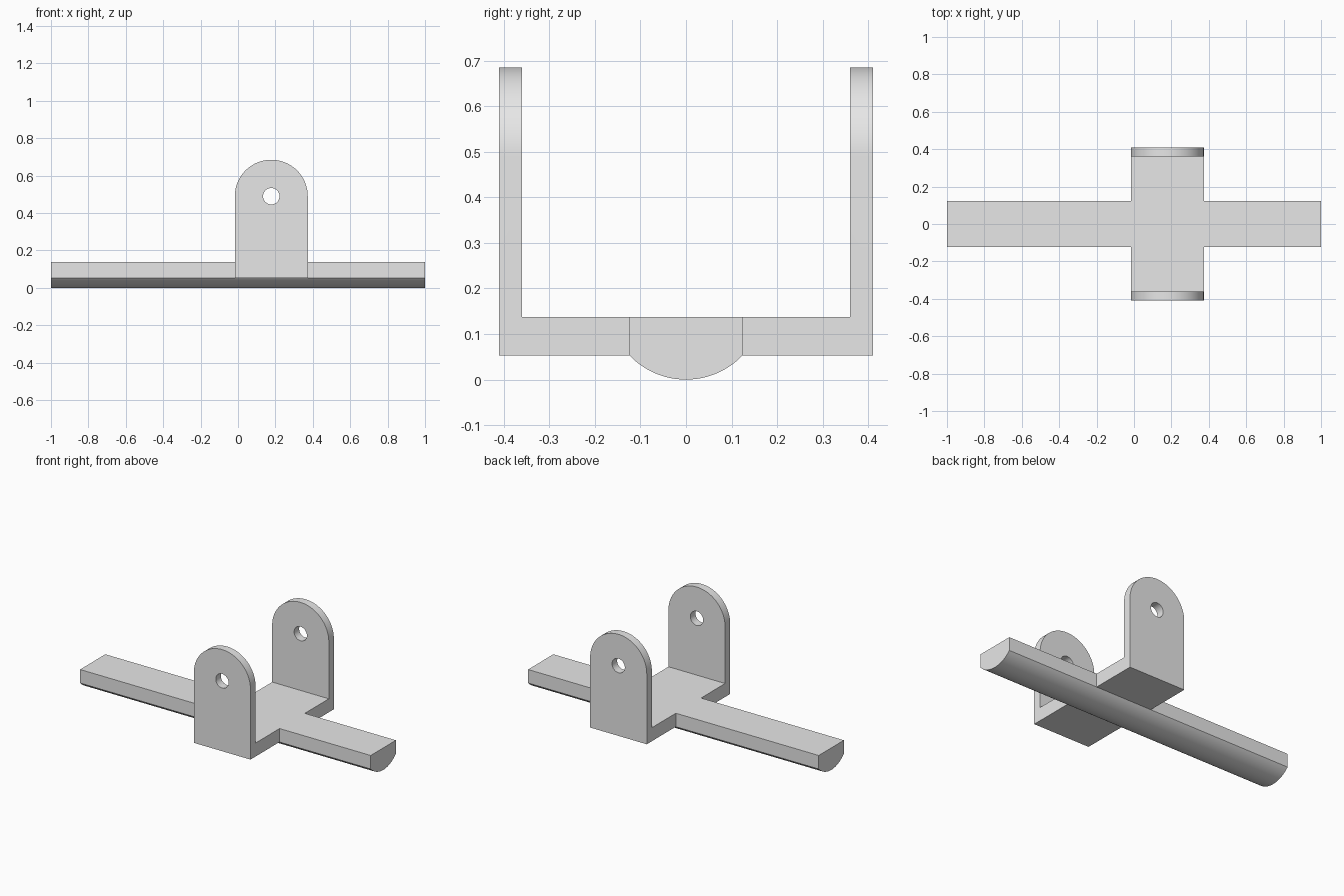
import bpy, bmesh, math

cube = bpy.data.objects.get("Cube")
if cube:
    bpy.data.objects.remove(cube, do_unlink=True)

grey = bpy.data.materials.new("plain grey")
grey.use_nodes = True
COLOUR = (0.8, 0.8, 0.8, 1)
grey.diffuse_color = COLOUR
grey.node_tree.nodes["Principled BSDF"].inputs["Base Color"].default_value = COLOUR


def prism(name, profile, axis, lo, hi):
    """Extrude a closed profile along x (profile is y,z) or y (profile is x,z)."""
    bm = bmesh.new()
    place = (lambda a, b: (lo, a, b)) if axis == "x" else (lambda a, b: (a, lo, b))
    face = bm.faces.new([bm.verts.new(place(a, b)) for a, b in profile])
    moved = bmesh.ops.extrude_face_region(bm, geom=[face])["geom"]
    shift = (hi - lo, 0, 0) if axis == "x" else (0, hi - lo, 0)
    bmesh.ops.translate(bm, vec=shift,
                        verts=[v for v in moved if isinstance(v, bmesh.types.BMVert)])
    bmesh.ops.recalc_face_normals(bm, faces=bm.faces)
    mesh = bpy.data.meshes.new(name)
    bm.to_mesh(mesh)
    bm.free()
    mesh.materials.append(grey)
    obj = bpy.data.objects.new(name, mesh)
    bpy.context.collection.objects.link(obj)
    return obj


def arc(cx, cz, r, start, end, steps):
    angles = [math.radians(start + (end - start) * i / steps) for i in range(steps + 1)]
    return [(cx + r * math.cos(t), cz + r * math.sin(t)) for t in angles]


def combine(target, tool, operation):
    mod = target.modifiers.new(operation.lower(), "BOOLEAN")
    mod.operation, mod.solver, mod.object = operation, "EXACT", tool
    bpy.context.view_layer.objects.active = target
    bpy.ops.object.modifier_apply(modifier=mod.name)
    bpy.data.objects.remove(tool, do_unlink=True)


FLOOR, DECK = 0.053, 0.137          # underside and top of the bracket base
OUT, INN = 0.41, 0.36               # outer and inner faces of the lugs
CX, CZ, R = 0.178, 0.49, 0.195      # lug centre and rounding
HALF = 0.124                        # half width of the bar

# U-shaped bracket, trimmed to round-topped lugs
u_shape = [(-OUT, FLOOR), (OUT, FLOOR), (OUT, 1), (INN, 1),
           (INN, DECK), (-INN, DECK), (-INN, 1), (-OUT, 1)]
bracket = prism("bracket_with_bar", u_shape, "x", CX - 0.4, CX + 0.4)
arch = [(CX - R, -0.2), (CX + R, -0.2)] + arc(CX, CZ, R, 0, 180, 48)
combine(bracket, prism("lug_outline", arch, "y", -0.6, 0.6), "INTERSECT")

# Pin holes through both lugs
hole = arc(CX, CZ, 0.044, 0, 360, 40)[:-1]
combine(bracket, prism("pin_hole", hole, "y", -0.6, 0.6), "DIFFERENCE")

# Long bar with a rounded belly
belly_r = (HALF ** 2 + FLOOR ** 2) / (2 * FLOOR)
spread = math.degrees(math.asin(HALF / belly_r))
section = arc(0, belly_r, belly_r, 270 - spread, 270 + spread, 32)
section += [(HALF, DECK), (-HALF, DECK)]
combine(bracket, prism("bar", section, "x", -1, 1), "UNION")

bpy.ops.object.select_all(action="DESELECT")
bracket.select_set(True)
bpy.context.view_layer.objects.active = bracket
bpy.ops.object.shade_smooth_by_angle(angle=math.radians(30))
